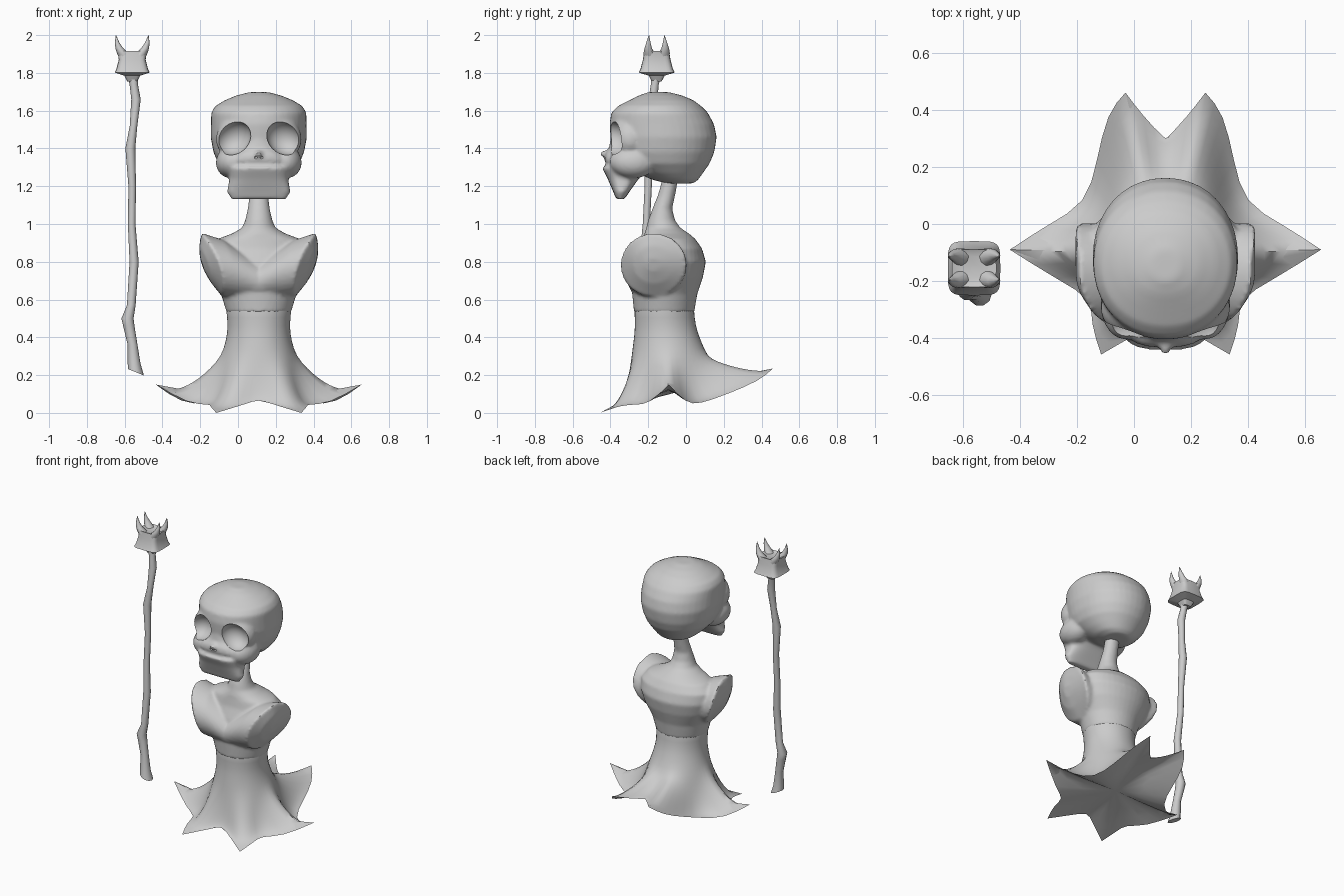
import bpy, bmesh
from math import sin, cos, pi, atan2, radians
from mathutils import Vector, Matrix

if "Cube" in bpy.data.objects:
    bpy.data.objects.remove(bpy.data.objects["Cube"])

CX = 0.11  # the figure's own centre line


def loft(name, rings):
    """Skin a list of equal-length rings and cap both ends."""
    bm = bmesh.new()
    vs = [[bm.verts.new(p) for p in r] for r in rings]
    n = len(rings[0])
    for a, b in zip(vs, vs[1:]):
        for i in range(n):
            j = (i + 1) % n
            bm.faces.new((a[i], a[j], b[j], b[i]))
    bm.faces.new(vs[0][::-1])
    bm.faces.new(vs[-1])
    bmesh.ops.recalc_face_normals(bm, faces=bm.faces)
    return add(name, bm)


def add(name, bm):
    me = bpy.data.meshes.new(name)
    bm.to_mesh(me)
    bm.free()
    ob = bpy.data.objects.new(name, me)
    bpy.context.collection.objects.link(ob)
    return ob


def section(z, hw, yf, yb, angles, power=2.0, cx=CX):
    """Superellipse slice from half width and front/back depth."""
    def f(v):
        return (1 if v >= 0 else -1) * abs(v) ** (2 / power)
    return [Vector((cx + hw * f(cos(a)), (yf + yb) / 2 + (yb - yf) / 2 * f(sin(a)), z)) for a in angles]


def even(n):
    return [2 * pi * i / n for i in range(n)]


def ellipsoid(name, loc, size, tilt=0, yaw=0):
    bm = bmesh.new()
    m = (Matrix.Translation(loc) @ Matrix.Rotation(radians(yaw), 4, 'Z')
         @ Matrix.Rotation(radians(tilt), 4, 'Y') @ Matrix.Diagonal((*size, 1)))
    bmesh.ops.create_uvsphere(bm, u_segments=32, v_segments=16, radius=1, matrix=m)
    return add(name, bm)


def activate(ob, others=()):
    bpy.ops.object.select_all(action='DESELECT')
    for o in (*others, ob):
        o.select_set(True)
    bpy.context.view_layer.objects.active = ob


def modify(ob, kind, **props):
    activate(ob)
    m = ob.modifiers.new(kind, kind)
    for k, v in props.items():
        setattr(m, k, v)
    bpy.ops.object.modifier_apply(modifier=m.name)


def fuse(ob, others, voxel, smooth):
    activate(ob, others)
    bpy.ops.object.join()
    modify(ob, 'REMESH', mode='VOXEL', voxel_size=voxel)
    modify(ob, 'SMOOTH', factor=.5, iterations=smooth)


def finish(ob, angle=40):
    activate(ob)
    bpy.ops.object.shade_smooth_by_angle(angle=radians(angle))


# Skirt: six-pointed hem flowing up into the waist
half = [(0, -.33, .07), (.11, -.39, .035), (.225, -.457, 0), (.262, -.35, .04), (.255, -.26, .045),
        (.37, -.20, .045), (.545, -.09, .15), (.41, 0, .05), (.275, .07, .045), (.24, .22, .10),
        (.205, .39, .17), (.14, .46, .235), (.08, .38, .205), (0, .295, .19)]
rim = half + [(-x, y, z) for x, y, z in half[-2:0:-1]]
n = len(rim)
angs = []
for i, (x, y, z) in enumerate(rim):
    u = -pi / 2 + 2 * pi * i / n
    d = (atan2(y + .09, x) - u + pi) % (2 * pi) - pi
    angs.append(u + d / 2)
rim = [Vector((CX + x, y, z)) for x, y, z in rim]
hub = Vector((CX, -.09, .12))
waist = section(.3, .2, -.29, .115, angs)
rings = [[p.lerp(hub, .5) for p in rim], rim]
for w in (.8, .6, .4, .2):
    ring = []
    for p, q in zip(waist, rim):
        v = p.lerp(q, w)
        v.z = p.z + (q.z - p.z) * (1 - (1 - w) ** 2)
        ring.append(v)
    rings.append(ring)
rings.append(waist)
rings += [section(*s, angs) for s in [(.38, .175, -.28, .08), (.46, .163, -.27, .05),
                                      (.55, .175, -.277, .043), (.60, .18, -.27, .04)]]
skirt = loft("skirt", rings)
edge_crease = skirt.data.attributes.new("crease_edge", 'FLOAT', 'EDGE')
for e in skirt.data.edges:
    if all(n <= v < 2 * n for v in e.vertices):
        edge_crease.data[e.index].value = 1
vert_crease = skirt.data.attributes.new("crease_vert", 'FLOAT', 'POINT')
for tip in (2, 6, 11, n - 11, n - 6, n - 2, 0, 13):
    vert_crease.data[n + tip].value = 1
modify(skirt, 'SUBSURF', levels=1)
finish(skirt, 60)

# Bodice: chest and neck fused with the cut shoulder stubs
A = even(40)
bodice = loft("bodice", [section(*s, A) for s in [
    (.53, .17, -.275, .043), (.63, .20, -.285, .06), (.72, .25, -.285, .09), (.80, .27, -.265, .105),
    (.87, .265, -.235, .085), (.92, .22, -.225, .05), (.95, .14, -.22, .015), (.98, .088, -.21, -.03),
    (1.02, .072, -.2, -.058), (1.08, .058, -.178, -.073), (1.15, .05, -.15, -.058), (1.2, .048, -.135, -.048),
    (1.28, .048, -.12, -.04)]])
stubs = []
for side in (1, -1):
    def edge_x(y, z):
        return .315 - 1.9 * (.87 - z) ** 2 - 3 * max(0, -.17 - y) ** 2
    outer, mid, inner = [], [], []
    for a in even(32):
        y, z = -.172 + .175 * cos(a), .785 + .168 * sin(a)
        outer.append(Vector((CX + side * edge_x(y, z), y, z)))
        mid.append(Vector((CX + side * (edge_x(y, z) * .65 - .01), -.165 + .165 * cos(a), .76 + .155 * sin(a))))
        inner.append(Vector((CX + side * -.02, -.165 + .14 * cos(a), .69 + .10 * sin(a))))
    c = sum(outer, Vector()) / 32
    caps = []
    for t in (.4, .8):
        caps.append([Vector((CX + side * edge_x(v.y, v.z), v.y, v.z)) for v in (p.lerp(c, t) for p in outer)])
    stubs.append(loft("shoulder", [inner, mid, outer] + caps))
fuse(bodice, stubs, .011, 3)
finish(bodice, 50)

# Skull: cranium, cheeks, muzzle with jaw, nose and brow rims fused together
cranium = loft("skull", [section(*s, A, 2.1) for s in [
    (1.215, .08, -.1, .04), (1.235, .13, -.18, .065), (1.27, .17, -.26, .09), (1.32, .215, -.35, .125),
    (1.38, .24, -.385, .15), (1.46, .255, -.40, .163), (1.53, .253, -.405, .148), (1.59, .252, -.395, .115),
    (1.625, .23, -.36, .08), (1.655, .18, -.30, .04), (1.68, .12, -.25, -.02), (1.698, .05, -.2, -.09)]])
muzzle = loft("muzzle", [section(*s, A, 3) for s in [
    (1.132, .145, -.37, -.325), (1.17, .168, -.385, -.30), (1.24, .155, -.415, -.25), (1.297, .16, -.445, -.2),
    (1.312, .15, -.415, -.2), (1.335, .155, -.432, -.2), (1.37, .13, -.43, -.2), (1.40, .09, -.408, -.2),
    (1.45, .05, -.40, -.2)]])
extra = [muzzle, ellipsoid("nose", (CX, -.425, 1.372), (.024, .032, .016))]
for s in (-1, 1):
    extra.append(ellipsoid("brow", (CX + s * .118, -.31, 1.458), (.116, .09, .105), s * 35, s * 25))
    extra.append(ellipsoid("cheek", (CX + s * .14, -.28, 1.33), (.085, .125, .09), s * -40))
fuse(cranium, extra, .011, 5)

# Eye sockets and nostrils carved out of the skull
holes = []
for s in (-1, 1):
    holes.append(ellipsoid("socket_cutter", (CX + s * .135, -.395, 1.455), (.10, .09, .083), s * 38, s * 28))
    holes.append(ellipsoid("nostril_cutter", (CX + s * .016, -.44, 1.352), (.009, .016, .008)))
for h in holes:
    h.hide_render = True
    modify(cranium, 'BOOLEAN', operation='DIFFERENCE', object=h, solver='EXACT')
    bpy.data.objects.remove(h, do_unlink=True)
finish(cranium, 40)

# Staff: gnarled wooden pole
pole = []
for x, y, z, r in [(-.54, -.245, .215, .042), (-.55, -.245, .26, .034), (-.558, -.24, .36, .026),
                   (-.578, -.235, .46, .03), (-.585, -.235, .5, .032), (-.565, -.23, .57, .023),
                   (-.55, -.225, .8, .024), (-.563, -.21, 1.0, .02), (-.56, -.2, 1.2, .02),
                   (-.57, -.195, 1.4, .026), (-.553, -.185, 1.52, .02), (-.54, -.175, 1.66, .025),
                   (-.552, -.165, 1.74, .022), (-.56, -.155, 1.83, .035)]:
    pole.append(section(z, r, y - r, y + r, even(10), cx=x))
for p in pole[0]:
    p.z -= (p.x + .54) * .4
finish(loft("staff_pole", pole), 50)

# Staff head: flared square cup with four horns
SX, SY = -.56, -.155
cup = [section(z, hx, SY - hy, SY + hy, even(24), 5, SX) for z, hx, hy in
       [(1.755, .026, .026), (1.785, .042, .042), (1.802, .092, .095), (1.82, .084, .086),
        (1.87, .071, .073), (1.915, .078, .066), (1.905, .05, .045)]]
finish(loft("staff_cup", cup), 40)
for sx in (-1, 1):
    for sy in (-1, 1):
        horn = [section(z, r, SY + sy * y - r, SY + sy * y + r, even(10), cx=SX + sx * x) for x, y, z, r in
                [(.036, .035, 1.88, .034), (.05, .04, 1.905, .031), (.068, .045, 1.93, .021),
                 (.08, .044, 1.96, .012), (.086, .041, 2.0, .001)]]
        finish(loft("staff_horn", horn), 60)
